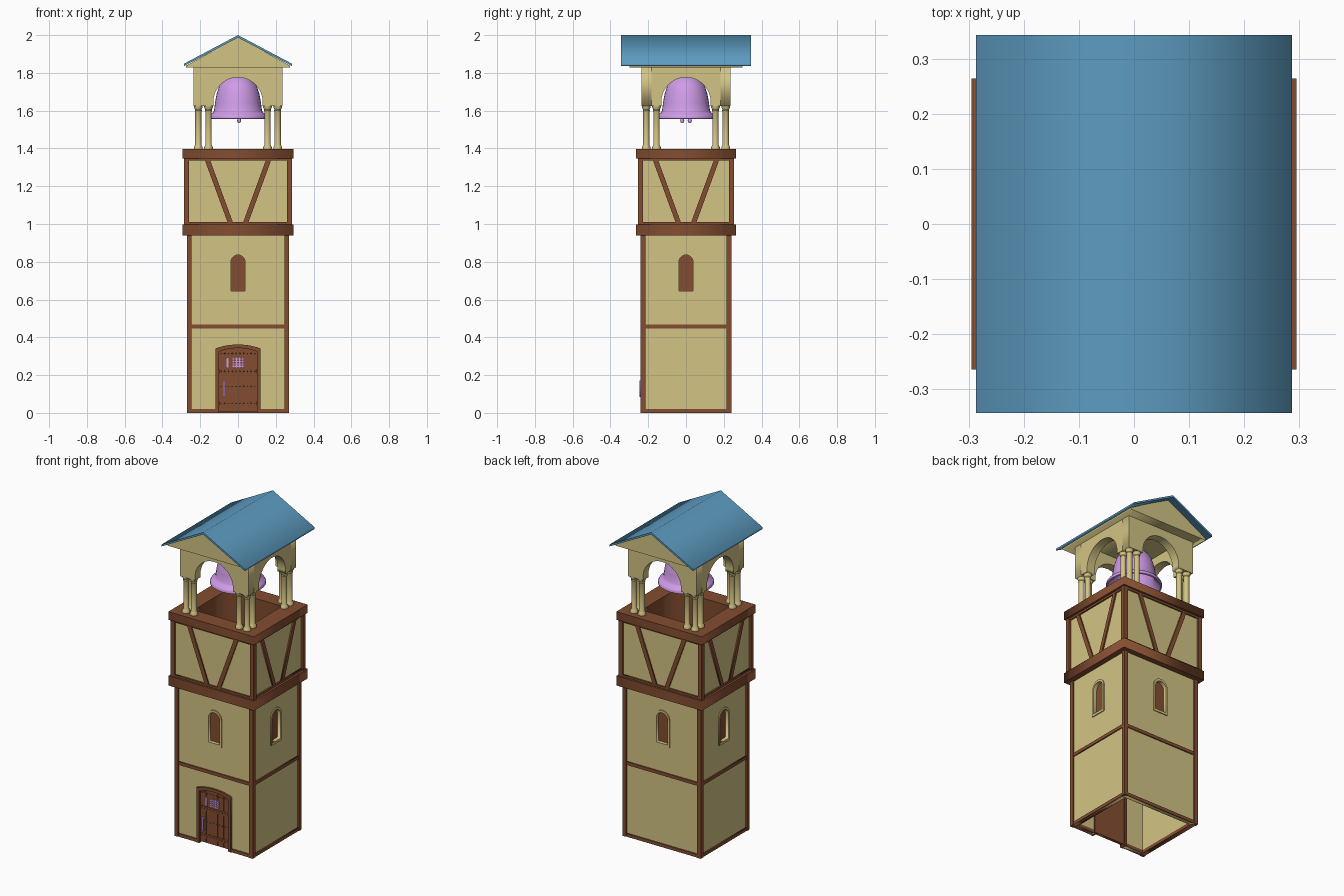
import bpy, bmesh
from math import pi, sin, cos, asin, radians
from mathutils import Matrix, Vector

if "Cube" in bpy.data.objects:
    bpy.data.objects.remove(bpy.data.objects["Cube"])


def material(name, rgb):
    m = bpy.data.materials.new(name)
    m.diffuse_color = (*rgb, 1)
    m.use_nodes = True
    m.node_tree.nodes["Principled BSDF"].inputs["Base Color"].default_value = m.diffuse_color
    return m


TAN = material("plaster", (0.65, 0.55, 0.23))
BROWN = material("timber", (0.23, 0.075, 0.03))
BLUE = material("roof_blue", (0.11, 0.33, 0.53))
PURPLE = material("bell_metal", (0.62, 0.33, 0.80))


def finish(name, bm, mat, matrix=Matrix(), smooth=False):
    bmesh.ops.remove_doubles(bm, verts=bm.verts, dist=1e-5)
    bmesh.ops.recalc_face_normals(bm, faces=bm.faces)
    bm.transform(matrix)
    me = bpy.data.meshes.new(name)
    bm.to_mesh(me)
    bm.free()
    me.materials.append(mat)
    if smooth:
        me.polygons.foreach_set("use_smooth", [True] * len(me.polygons))
        me.set_sharp_from_angle(angle=radians(35))
    ob = bpy.data.objects.new(name, me)
    bpy.context.collection.objects.link(ob)
    return ob


def prism(name, loops, thick, matrix, mat):
    """Extrude an outline (extra loops are holes) using a filled 2D curve."""
    cu = bpy.data.curves.new(name, 'CURVE')
    cu.dimensions, cu.fill_mode, cu.extrude = '2D', 'BOTH', thick / 2
    for loop in loops:
        s = cu.splines.new('POLY')
        s.points.add(len(loop) - 1)
        for p, (u, v) in zip(s.points, loop):
            p.co = (u, v, 0, 1)
        s.use_cyclic_u = True
    tmp = bpy.data.objects.new(name, cu)
    bpy.context.collection.objects.link(tmp)
    dg = bpy.context.evaluated_depsgraph_get()
    me = bpy.data.meshes.new_from_object(tmp.evaluated_get(dg))
    bm = bmesh.new()
    bm.from_mesh(me)
    bpy.data.objects.remove(tmp)
    bpy.data.curves.remove(cu)
    bpy.data.meshes.remove(me)
    return finish(name, bm, mat, matrix)


def side(name, loops, d0, d1, quarter, mat):
    """Panel in a vertical plane, from d0 to d1 outward; quarter 0 = front, 1 = right..."""
    m = (Matrix.Rotation(quarter * pi / 2, 4, 'Z') @ Matrix.Translation((0, -(d0 + d1) / 2, 0))
         @ Matrix.Rotation(pi / 2, 4, 'X'))
    return prism(name, loops, d1 - d0, m, mat)


def box(name, x, y, z, mat):
    bm = bmesh.new()
    bmesh.ops.create_cube(bm, size=1)
    for v in bm.verts:
        v.co = [r[0] + (c + 0.5) * (r[1] - r[0]) for c, r in zip(v.co, (x, y, z))]
    return finish(name, bm, mat)


def lathe(name, profile, loc, steps, mat):
    bm = bmesh.new()
    vs = [bm.verts.new((r, 0, z)) for r, z in profile]
    es = [bm.edges.new(p) for p in zip(vs, vs[1:])]
    bmesh.ops.spin(bm, geom=vs + es, cent=(0, 0, 0), axis=(0, 0, 1), angle=2 * pi, steps=steps)
    return finish(name, bm, mat, Matrix.Translation(loc), True)


def rect(u0, u1, v0, v1):
    return [(u0, v0), (u1, v0), (u1, v1), (u0, v1)]


def arch(half, z0, spring, rise, n=16):
    R = (half * half + rise * rise) / (2 * rise)
    a = asin(min(1, half / R))
    c = spring + rise - R
    arc = [(R * sin(-a + 2 * a * i / n), c + R * cos(-a + 2 * a * i / n)) for i in range(n + 1)]
    return [(-half, z0)] + arc + [(half, z0)]


def ring(name, hx, hy, ix, iy, z0, z1, mat):
    prism(name, [rect(-hx, hx, -hy, hy), rect(-ix, ix, -iy, iy)], z1 - z0,
          Matrix.Translation((0, 0, (z0 + z1) / 2)), mat)


# Four sides of the tower shaft: walls, windows, beams and braces
for q in range(4):
    w, d = ((0.27, 0.24), (0.24, 0.27))[q % 2]
    u, wall = w - 0.015, d - 0.010
    outline = rect(-u, u, 0, 0.95)
    if q == 0:
        outline = [(-u, 0)] + arch(0.112, 0, 0.333, 0.02) + [(u, 0), (u, 0.95), (-u, 0.95)]
    side("lower_wall", [outline, arch(0.048, 0.632, 0.80, 0.048)], wall - 0.02, wall, q, TAN)
    inner = arch(0.038, 0.645, 0.80, 0.036)
    side("window_frame", [arch(0.05, 0.63, 0.80, 0.05), inner], wall - 0.03, wall + 0.006, q, TAN)
    side("window_shutter", [arch(0.042, 0.64, 0.80, 0.042)], wall - 0.028, wall - 0.016, q, BROWN)
    side("middle_beam", [rect(-u, u, 0.447, 0.467)], wall - 0.005, d - 0.003, q, BROWN)
    for a, b in ([(-u, -0.115), (0.115, u)] if q == 0 else [(-u, u)]):
        side("base_beam", [rect(a, b, 0, 0.02)], wall - 0.022, d - 0.003, q, BROWN)
    # Jettied upper storey
    U, D = w, d + 0.003
    side("upper_wall", [rect(-U, U, 0.99, 1.36)], D - 0.02, D, q, TAN)
    for z in (0.995, 1.335):
        side("upper_rail", [rect(-U, U, z, z + 0.015)], D - 0.005, D + 0.009, q, BROWN)
    for s in (-1, 1):
        side("diagonal_brace", [[(s * 0.178, 1.345), (s * 0.150, 1.345), (s * 0.024, 1.0),
                                 (s * 0.052, 1.0)]], D - 0.005, D + 0.008, q, BROWN)


def span(s, a, b):
    return sorted((s * a, s * b))


# Corner posts
for sx in (-1, 1):
    for sy in (-1, 1):
        box("lower_post", span(sx, 0.245, 0.27), span(sy, 0.215, 0.24), (0, 0.95), BROWN)
        box("upper_post", span(sx, 0.26, 0.287), span(sy, 0.228, 0.255), (0.99, 1.36), BROWN)

# Timber bands and the open well under the bell
ring("lower_band", 0.295, 0.264, 0.19, 0.163, 0.938, 0.998, BROWN)
ring("top_band", 0.295, 0.264, 0.19, 0.163, 1.347, 1.398, BROWN)
ring("well_lining", 0.21, 0.183, 0.19, 0.163, 0.99, 1.35, BROWN)
box("well_floor", (-0.2, 0.2), (-0.17, 0.17), (0.94, 0.955), BROWN)

# Door: frame, leaf, planks, rails, studs and ironwork
side("door_frame", [arch(0.118, 0, 0.342, 0.02) + arch(0.1, 0, 0.325, 0.018)[::-1]],
     0.2, 0.241, 0, BROWN)
side("door_leaf", [arch(0.104, 0.005, 0.327, 0.018)], 0.205, 0.222, 0, BROWN)
for i in range(5):
    x = -0.08 + i * 0.04
    top = 0.342 - 1.8 * (abs(x) + 0.02) ** 2
    side("door_plank", [rect(x - 0.0185, x + 0.0185, 0.008, top)], 0.215, 0.227, 0, BROWN)
for z in (0.05, 0.14, 0.22, 0.315):
    if z in (0.05, 0.22):
        side("door_rail", [rect(-0.098, 0.098, z - 0.012, z + 0.012)], 0.22, 0.230, 0, BROWN)
    for i in range(10):
        bm = bmesh.new()
        bmesh.ops.create_icosphere(bm, subdivisions=1, radius=0.004)
        y = -0.230 if z in (0.05, 0.22) else -0.227
        finish("door_stud", bm, BROWN, Matrix.Translation((-0.09 + i * 0.02, y, z)), True)
for i in range(4):
    t = -0.024 + i * 0.016
    side("grille_bar", [rect(t - 0.003, t + 0.003, 0.24, 0.292)], 0.224, 0.232, 0, PURPLE)
    z = 0.247 + i * 0.0127
    side("grille_bar", [rect(-0.03, 0.03, z - 0.003, z + 0.003)], 0.224, 0.233, 0, PURPLE)
side("lock_plate", [rect(-0.061, -0.051, 0.24, 0.29)], 0.224, 0.231, 0, PURPLE)
side("door_handle", [arch(0.006, 0.085, 0.165, 0.006, 6)], 0.238, 0.246, 0, PURPLE).location.x = -0.074
for z in (0.09, 0.155):
    box("handle_mount", (-0.079, -0.069), (-0.242, -0.224), (z, z + 0.01), PURPLE)

# Belfry columns: three at each corner
shaft = [(0, 1.397), (0.023, 1.397), (0.023, 1.407), (0.019, 1.415), (0.0165, 1.42),
         (0.0165, 1.595), (0.019, 1.6), (0.017, 1.606), (0.023, 1.618), (0.023, 1.63), (0, 1.63)]
for sx in (-1, 1):
    for sy in (-1, 1):
        for x, y in ((0.21, 0.21), (0.156, 0.21), (0.21, 0.156)):
            lathe("belfry_column", shaft, (sx * x, sy * y, 0), 16, TAN)

# Belfry arcade
for q in range(4):
    h = (0.236, 0.182)[q % 2]
    side("belfry_arch", [arch(0.131, 1.625, 1.645, 0.131, 24) + [(h, 1.625), (h, 1.84), (-h, 1.84), (-h, 1.625)]],
         0.182, 0.236, q, TAN)

# Gable block and roof slopes
side("gable", [[(-0.275, 1.828), (0.275, 1.828), (0.275, 1.838), (0, 1.99), (-0.275, 1.838)]],
     -0.30, 0.30, 0, TAN)
side("roof", [[(-0.287, 1.848), (0, 2.0), (0.287, 1.848), (0.287, 1.836), (0, 1.987), (-0.287, 1.836)]],
     -0.343, 0.343, 0, BLUE)

# Bell with hollow inside, hanger and clappers
lathe("bell", [(0, 1.79), (0.04, 1.784), (0.075, 1.765), (0.1, 1.73), (0.114, 1.685), (0.122, 1.64),
               (0.127, 1.60), (0.135, 1.588), (0.152, 1.58), (0.158, 1.57), (0.158, 1.558),
               (0.15, 1.555), (0.118, 1.59), (0.105, 1.68), (0.07, 1.75), (0, 1.772)], (0, 0, 0), 32, PURPLE)
lathe("bell_hanger", [(0.015, 1.775), (0.015, 1.83)], (0, 0, 0), 12, PURPLE)
for y in (-0.02, 0.02):
    lathe("clapper", [(0, 1.535), (0.008, 1.538), (0.011, 1.546), (0.009, 1.554), (0.005, 1.56),
                      (0.005, 1.77)], (0.006, y, 0), 12, PURPLE)
